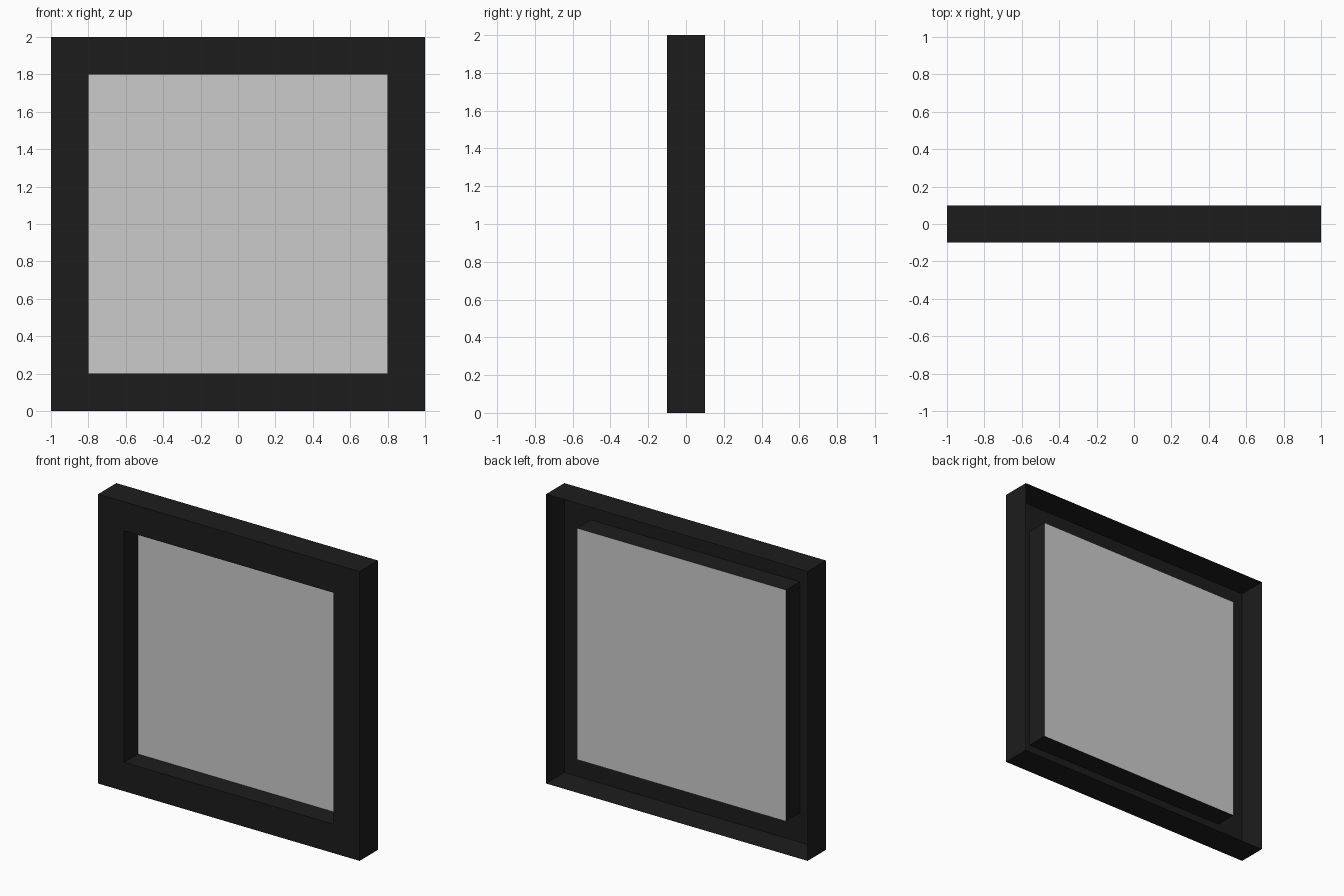
import bpy, bmesh

if "Cube" in bpy.data.objects:
    bpy.data.objects.remove(bpy.data.objects["Cube"])

dark = bpy.data.materials.new("dark_frame")
dark.diffuse_color = (0.012, 0.012, 0.012, 1)
dark.use_nodes = True
dark.node_tree.nodes["Principled BSDF"].inputs["Base Color"].default_value = dark.diffuse_color

OUT, INN, FRONT, BACK, PANE = 1.0, 0.8, -0.1, 0.1, 0.05


def ring(bm, half, y):
    """Square loop of verts in the xz plane, centred on z = 1."""
    return [bm.verts.new((sx * half, y, 1 + sz * half))
            for sx, sz in ((-1, -1), (1, -1), (1, 1), (-1, 1))]


def make_object(name, bm, mat=None):
    mesh = bpy.data.meshes.new(name)
    bm.to_mesh(mesh)
    bm.free()
    if mat:
        mesh.materials.append(mat)
    obj = bpy.data.objects.new(name, mesh)
    bpy.context.collection.objects.link(obj)
    return obj


# Hollow frame shell, open at the back: outer wall, front face, inner reveal
bm = bmesh.new()
loops = [ring(bm, OUT, BACK), ring(bm, OUT, FRONT),
         ring(bm, INN, FRONT), ring(bm, INN, PANE)]
for a, b in zip(loops, loops[1:]):
    for i in range(4):
        j = (i + 1) % 4
        bm.faces.new((a[i], b[i], b[j], a[j]))
make_object("window_frame", bm, dark)

# Flat pane closing the reveal
bm = bmesh.new()
bm.faces.new(ring(bm, INN, PANE))
make_object("pane", bm)
